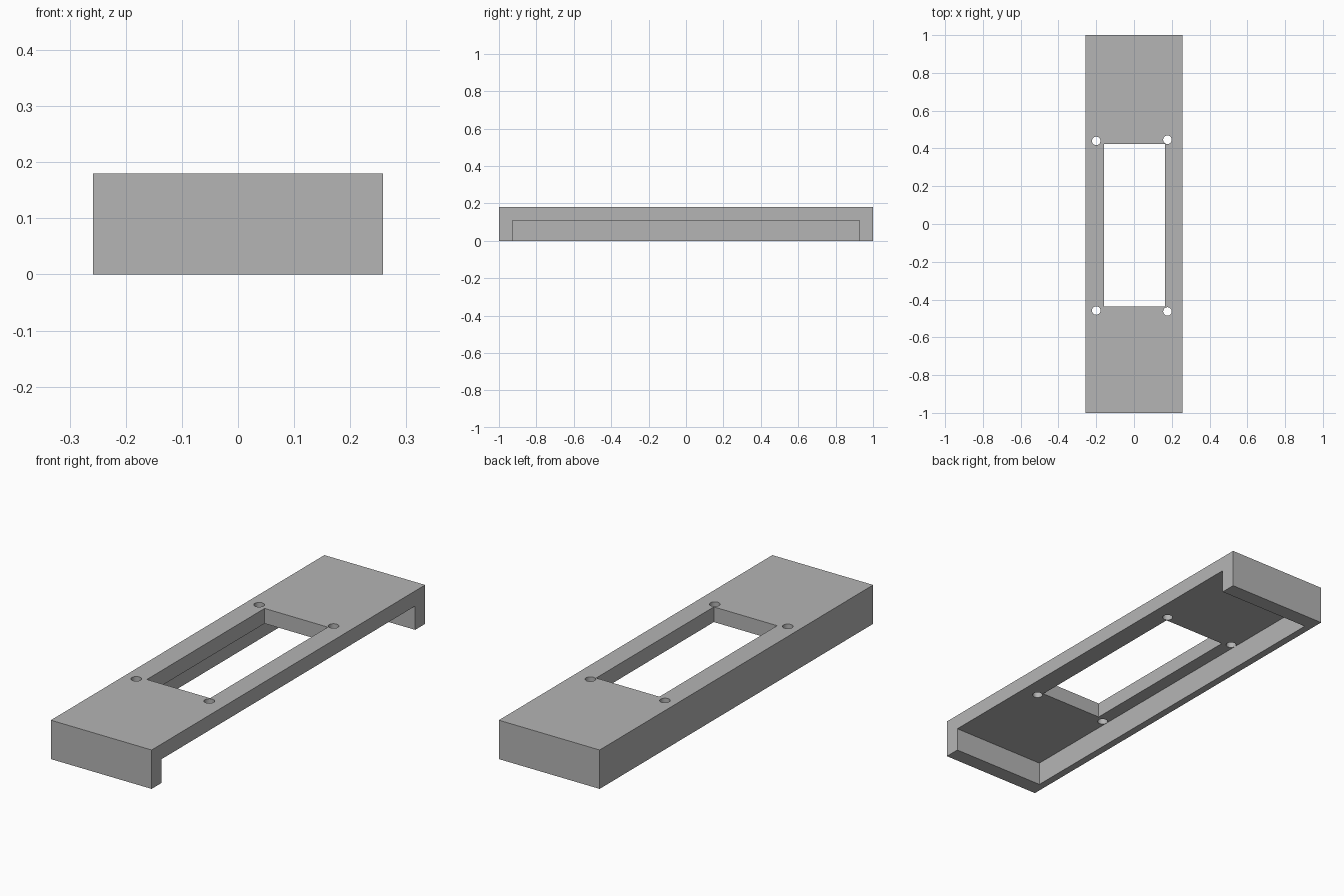
import bpy

default = bpy.data.objects.get("Cube")
if default:
    bpy.data.objects.remove(default, do_unlink=True)

grey = bpy.data.materials.new("plain grey")
grey.use_nodes = True
colour = (0.46, 0.46, 0.46, 1)
grey.diffuse_color = colour
grey.node_tree.nodes["Principled BSDF"].inputs["Base Color"].default_value = colour


def box(name, low, high):
    """Box between two opposite corners."""
    centre = [(a + b) / 2 for a, b in zip(low, high)]
    bpy.ops.mesh.primitive_cube_add(size=1, location=centre)
    obj = bpy.context.object
    obj.name = name
    obj.scale = [b - a for a, b in zip(low, high)]
    bpy.ops.object.transform_apply(location=True, rotation=False, scale=True)
    obj.data.materials.append(grey)
    return obj


def cut(target, cutter):
    """Subtract the cutter and discard it."""
    cutter.hide_render = True
    bpy.context.view_layer.objects.active = target
    mod = target.modifiers.new("cut", "BOOLEAN")
    mod.operation = "DIFFERENCE"
    mod.solver = "EXACT"
    mod.object = cutter
    bpy.ops.object.modifier_apply(modifier=mod.name)
    bpy.data.objects.remove(cutter, do_unlink=True)


# Cover block
cover = box("cover_plate", (-0.258, -1, 0), (0.258, 1, 0.18))

# Underside recess, open along the +x side
cut(cover, box("recess_cutter", (-0.223, -0.927, -0.1), (0.4, 0.927, 0.11)))

# Rectangular window through the top
cut(cover, box("window_cutter", (-0.16, -0.438, 0.05), (0.164, 0.423, 0.3)))

# Screw holes at the window corners
for x, y in ((-0.2, 0.44), (0.177, 0.446), (-0.2, -0.458), (0.177, -0.463)):
    bpy.ops.mesh.primitive_cylinder_add(vertices=32, radius=0.0225, depth=0.2,
                                        location=(x, y, 0.16))
    hole = bpy.context.object
    hole.data.materials.append(grey)
    cut(cover, hole)

# Smooth hole walls, sharp edges elsewhere
bpy.ops.object.select_all(action="DESELECT")
cover.select_set(True)
bpy.context.view_layer.objects.active = cover
bpy.ops.object.shade_smooth_by_angle()
